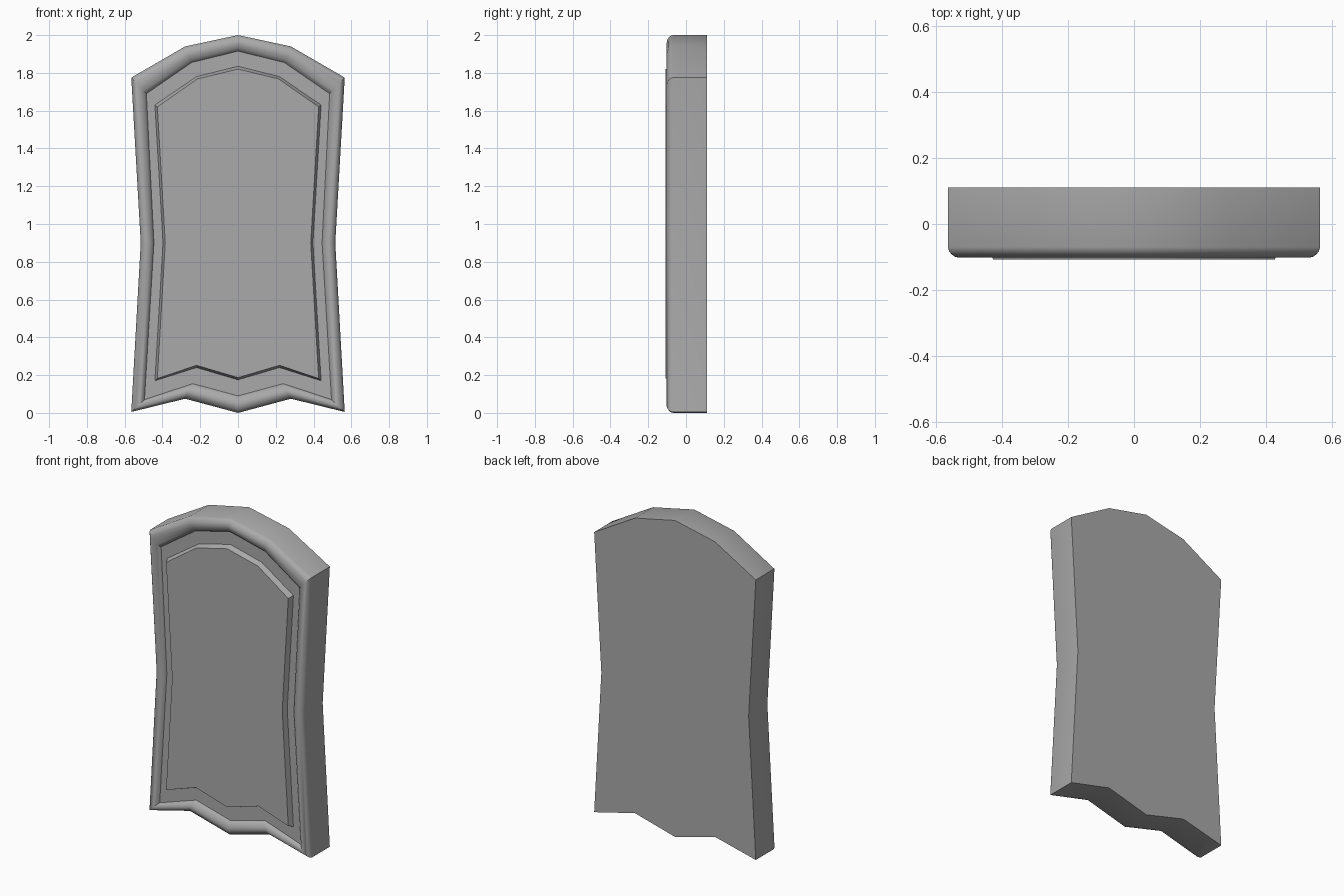
import bpy, bmesh, math

cube = bpy.data.objects.get("Cube")
if cube:
    bpy.data.objects.remove(cube, do_unlink=True)

stone = bpy.data.materials.new("grey_stone")
stone.use_nodes = True
stone.diffuse_color = (0.4, 0.4, 0.4, 1)
stone.node_tree.nodes["Principled BSDF"].inputs["Base Color"].default_value = (0.4, 0.4, 0.4, 1)

# Half outlines (x, z) from top centre to bottom centre
OUTER = [(0, 2), (.28, 1.94), (.565, 1.775), (.515, .9), (.565, .005), (.28, .075), (0, 0)]
GROOVE = [(0, 1.915), (.245, 1.855), (.485, 1.69), (.445, .9), (.495, .07), (.24, .155), (0, .09)]
PANEL = [(0, 1.835), (.22, 1.78), (.44, 1.63), (.397, .9), (.44, .17), (.22, .24), (0, .175)]
FACE = [(0, 1.82), (.215, 1.768), (.427, 1.62), (.385, .9), (.427, .182), (.22, .252), (0, .187)]


def blend(a, b, t):
    return [(p[0] + (q[0] - p[0]) * t, p[1] + (q[1] - p[1]) * t) for p, q in zip(a, b)]


def mirrored(half):
    return half + [(-x, z) for x, z in reversed(half[1:-1])]


def build(name, rings, cap_back, cap_front):
    """Skin a stack of (half outline, y) rings."""
    bm = bmesh.new()
    loops = [[bm.verts.new((x, y, z)) for x, z in mirrored(half)] for half, y in rings]
    for a, b in zip(loops, loops[1:]):
        for i in range(len(a)):
            j = (i + 1) % len(a)
            bm.faces.new((a[i], a[j], b[j], b[i]))
    if cap_back:
        bm.faces.new(loops[0])
    if cap_front:
        bm.faces.new(loops[-1])
    bmesh.ops.recalc_face_normals(bm, faces=bm.faces[:])
    mesh = bpy.data.meshes.new(name)
    bm.to_mesh(mesh)
    bm.free()
    mesh.materials.append(stone)
    obj = bpy.data.objects.new(name, mesh)
    bpy.context.collection.objects.link(obj)
    bpy.ops.object.select_all(action='DESELECT')
    obj.select_set(True)
    bpy.context.view_layer.objects.active = obj
    bpy.ops.object.shade_smooth_by_angle(angle=math.radians(30))
    return obj


# Slab with rounded rim, sunken groove and raised front panel
rim = [(0, -.07), (.06, -.083), (.16, -.092), (.3, -.099), (.45, -.102),
       (.62, -.1), (.8, -.093), (.92, -.085), (1, -.075)]
rings = [(OUTER, .11)]
rings += [(blend(OUTER, GROOVE, t), y) for t, y in rim]
rings += [(PANEL, -.075), (FACE, -.108)]
build("headstone_slab", rings, True, True)
